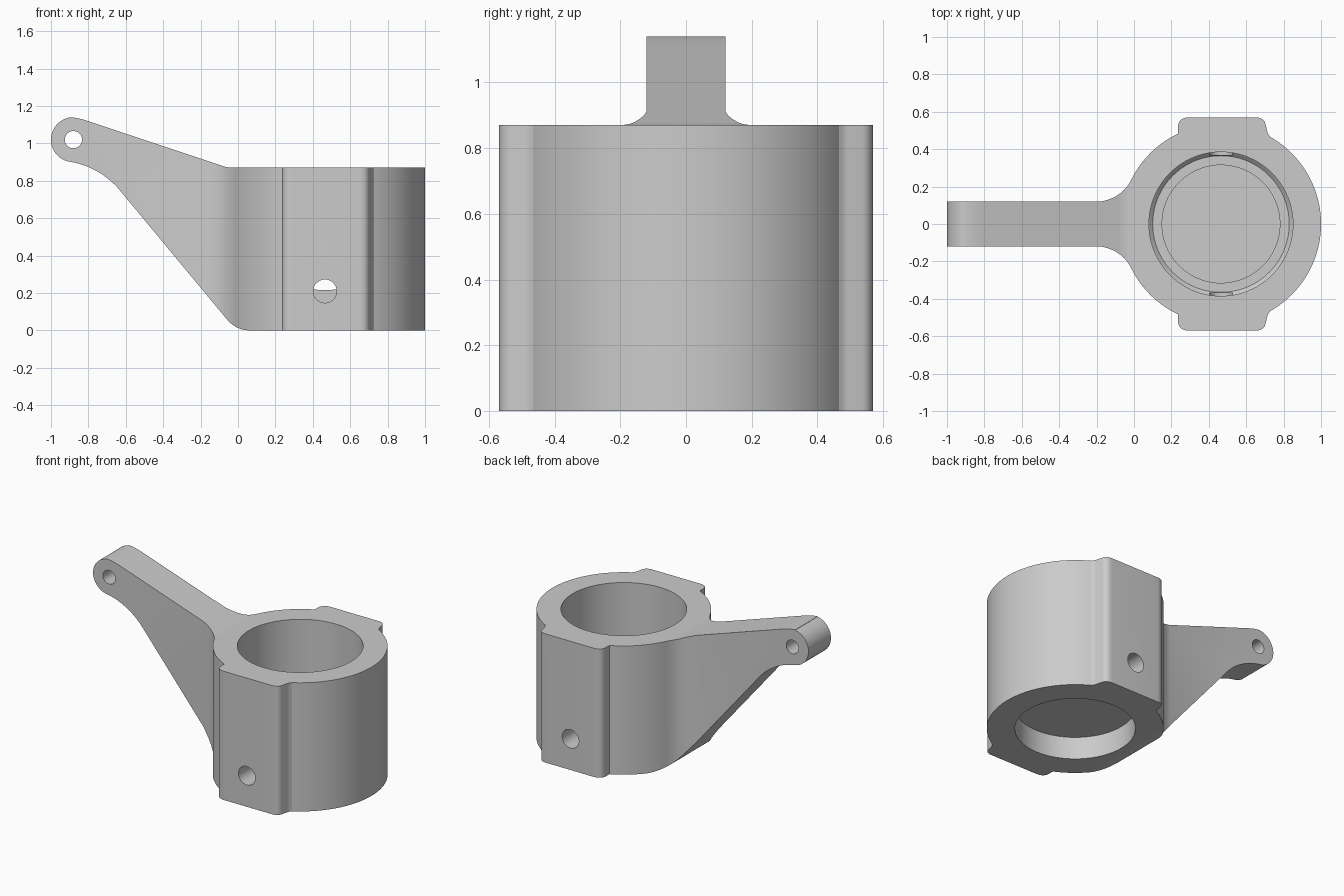
import bpy, bmesh
from math import cos, sin, radians, pi
from mathutils import Matrix

if "Cube" in bpy.data.objects:
    bpy.data.objects.remove(bpy.data.objects["Cube"], do_unlink=True)

grey = bpy.data.materials.new("machined_grey")
grey.use_nodes = True
grey.diffuse_color = (0.6, 0.6, 0.6, 1)
grey.node_tree.nodes["Principled BSDF"].inputs["Base Color"].default_value = (0.6, 0.6, 0.6, 1)

CX, R = 0.465, 0.535        # ring centre and outer radius
HEIGHT = 0.87
FLOOR_TOP, FLOOR_BOTTOM = 0.21, 0.15


def arc(cx, cy, r, a0, a1, n):
    steps = [radians(a0 + (a1 - a0) * i / n) for i in range(n + 1)]
    return [(cx + r * cos(a), cy + r * sin(a)) for a in steps]


def bend(p, c, q, n=8):
    """Rounded corner from p to q pulled towards c."""
    ts = [i / n for i in range(n + 1)]
    return [tuple((1 - t) ** 2 * a + 2 * t * (1 - t) * b + t * t * d
                  for a, b, d in zip(p, c, q)) for t in ts]


def to_object(bm, name):
    bmesh.ops.recalc_face_normals(bm, faces=bm.faces)
    mesh = bpy.data.meshes.new(name)
    bm.to_mesh(mesh)
    bm.free()
    mesh.materials.append(grey)
    ob = bpy.data.objects.new(name, mesh)
    bpy.context.collection.objects.link(ob)
    return ob


def prism(name, outline, low, high, axis="z"):
    """Extrude an outline along z, or along y for an outline in x and z."""
    bm = bmesh.new()
    place = (lambda u, v: (u, v, low)) if axis == "z" else (lambda u, v: (u, low, v))
    face = bm.faces.new([bm.verts.new(place(u, v)) for u, v in outline])
    grown = bmesh.ops.extrude_face_region(bm, geom=[face])["geom"]
    move = (0, 0, high - low) if axis == "z" else (0, high - low, 0)
    bmesh.ops.translate(bm, vec=move,
                        verts=[g for g in grown if isinstance(g, bmesh.types.BMVert)])
    return to_object(bm, name)


def turned(name, profile, n=96):
    """Closed solid of revolution about the ring axis."""
    bm = bmesh.new()
    rings = [[bm.verts.new((CX + r * cos(2 * pi * i / n), r * sin(2 * pi * i / n), z))
              for i in range(n)] for r, z in profile]
    bm.faces.new(rings[0])
    bm.faces.new(rings[-1])
    for a, b in zip(rings, rings[1:]):
        for i in range(n):
            j = (i + 1) % n
            bm.faces.new((a[i], a[j], b[j], b[i]))
    return to_object(bm, name)


def combine(target, tool, operation):
    mod = target.modifiers.new(operation.lower(), "BOOLEAN")
    mod.operation, mod.solver, mod.object = operation, "EXACT", tool
    bpy.context.view_layer.objects.active = target
    bpy.ops.object.modifier_apply(modifier=mod.name)
    bpy.data.objects.remove(tool, do_unlink=True)


# Plan outline, back half: ring, boss, ring, flare, arm
half = arc(CX, 0, R, 0, 60.5, 28)
half += bend((0.727, 0.468), (0.716, 0.48), (0.713, 0.495), 4)
half += bend((0.703, 0.535), (0.693, 0.57), (0.65, 0.57))
half += bend((0.295, 0.57), (0.235, 0.57), (0.235, 0.515))
half += arc(CX, 0, R, 115.5, 152, 18)
half += bend((-0.012, 0.242), (-0.06, 0.14), (-0.18, 0.12), 12)
half += [(-1.1, 0.12)]
plan = half + [(x, -y) for x, y in reversed(half[1:])]
carrier = prism("ring_with_arm", plan, -0.1, 1.3)

# Side profile: ring height, sloping arm, rounded lug, curved underside
side = [(1.1, 0), (1.1, HEIGHT)]
side += bend((-0.03, HEIGHT), (-0.06, HEIGHT), (-0.09, 0.882), 6)
side += bend((-0.80, 1.119), (-0.86, 1.139), (-0.90, 1.14), 6)
side += arc(-0.88, 1.02, 0.12, 100, 255, 32)
side += bend((-0.89, 0.9), (-0.75, 0.875), (-0.645, 0.765), 14)
side += bend((-0.06, 0.06), (-0.01, 0), (0.065, 0), 12)
combine(carrier, prism("side_profile", side, -0.8, 0.8, "y"), "INTERSECT")

# Stepped upper bore, and the lower recess under the floor
combine(carrier, turned("upper_bore", [(0.315, 0.185), (0.315, FLOOR_TOP), (0.365, FLOOR_TOP),
                                       (0.385, FLOOR_TOP + 0.02), (0.385, 1.3)]), "DIFFERENCE")
combine(carrier, turned("lower_recess", [(0.365, -0.1), (0.365, FLOOR_BOTTOM)]), "DIFFERENCE")

# Cross holes through both bosses, and the lug hole
for sign in (-1, 1):
    low, high = sorted((sign * 0.37, sign * 0.7))
    circle = arc(CX, 0.21, 0.0625, 0, 352.5, 47)
    combine(carrier, prism("boss_hole", circle, low, high, "y"), "DIFFERENCE")
combine(carrier, prism("lug_hole", arc(-0.88, 1.02, 0.046, 0, 352.5, 47), -0.3, 0.3, "y"),
        "DIFFERENCE")

bpy.ops.object.select_all(action="DESELECT")
carrier.select_set(True)
bpy.context.view_layer.objects.active = carrier
bpy.ops.object.shade_smooth_by_angle(angle=radians(25))
